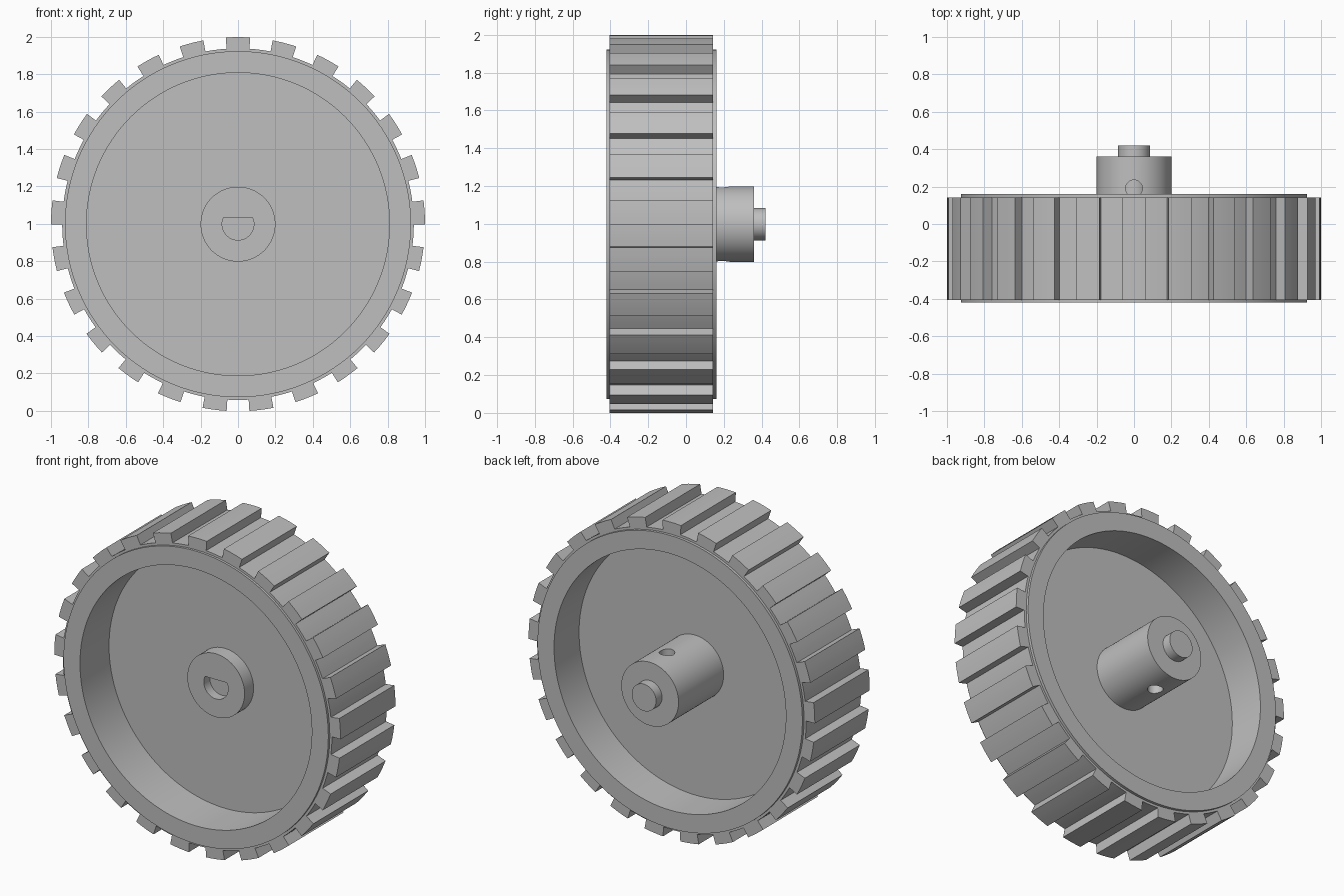
import bpy, bmesh
from math import sin, cos, pi, radians, asin, sqrt
from mathutils import Matrix, Vector

cube = bpy.data.objects.get("Cube")
if cube:
    bpy.data.objects.remove(cube, do_unlink=True)

AXLE_Z = 0.998
TEETH = 25

grey = bpy.data.materials.new("light_grey")
grey.use_nodes = True
grey.diffuse_color = (0.52, 0.52, 0.52, 1)
grey.node_tree.nodes["Principled BSDF"].inputs["Base Color"].default_value = (0.52, 0.52, 0.52, 1)


def finish(name, bm):
    """Turn a bmesh built around the origin into an object on the axle."""
    bmesh.ops.remove_doubles(bm, verts=bm.verts, dist=1e-5)
    bmesh.ops.recalc_face_normals(bm, faces=bm.faces)
    mesh = bpy.data.meshes.new(name)
    bm.to_mesh(mesh)
    bm.free()
    mesh.materials.append(grey)
    obj = bpy.data.objects.new(name, mesh)
    obj.location.z = AXLE_Z
    bpy.context.collection.objects.link(obj)
    return obj


def lathe(name, profile, steps=96):
    """Spin (radius, y) points around the y axis."""
    bm = bmesh.new()
    verts = [bm.verts.new((r, y, 0)) for r, y in profile]
    edges = [bm.edges.new(pair) for pair in zip(verts, verts[1:])]
    bmesh.ops.spin(bm, geom=verts + edges, cent=(0, 0, 0), axis=(0, 1, 0),
                   angle=2 * pi, steps=steps)
    return finish(name, bm)


def prism(name, outline, y0, y1):
    """Extrude an (x, z) outline along y."""
    bm = bmesh.new()
    face = bm.faces.new([bm.verts.new((x, y0, z)) for x, z in outline])
    moved = bmesh.ops.extrude_face_region(bm, geom=[face])["geom"]
    bmesh.ops.translate(bm, vec=(0, y1 - y0, 0),
                        verts=[v for v in moved if isinstance(v, bmesh.types.BMVert)])
    return finish(name, bm)


def cut(target, cutter):
    """Subtract the cutter from the target, then discard it."""
    cutter.hide_render = True
    mod = target.modifiers.new("cut", "BOOLEAN")
    mod.operation = "DIFFERENCE"
    mod.solver = "EXACT"
    mod.object = cutter
    bpy.context.view_layer.objects.active = target
    bpy.ops.object.modifier_apply(modifier=mod.name)
    bpy.data.objects.remove(cutter, do_unlink=True)


# Rim with the thin web disc that closes it
rim = lathe("rim_and_web", [(0, -0.13), (0.81, -0.13), (0.81, -0.42), (0.925, -0.42),
                            (0.925, 0.16), (0.81, 0.16), (0.81, -0.09), (0, -0.09)], 128)

# Tread ring: a toothed outer outline bridged to a hidden inner circle
ROOT, TIP = 0.94, 1.0
pitch = 2 * pi / TEETH
root_half, tip_half = asin(0.06 / ROOT), asin(0.065 / TIP)
outline = []
for i in range(TEETH):
    mid = i * pitch
    for t in (-1, -0.33, 0.33, 1):
        outline.append((TIP, mid + t * tip_half))
    for t in (0, 0.33, 0.67, 1):
        outline.append((ROOT, mid + root_half + t * (pitch - 2 * root_half)))

bm = bmesh.new()
rings = []
for y, inner in ((-0.405, False), (0.143, False), (0.143, True), (-0.405, True)):
    rings.append([bm.verts.new(((0.9 if inner else r) * sin(a), y, (0.9 if inner else r) * cos(a)))
                  for r, a in outline])
count = len(outline)
for k in range(4):
    a, b = rings[k], rings[(k + 1) % 4]
    for i in range(count):
        j = (i + 1) % count
        bm.faces.new((a[i], a[j], b[j], b[i]))
tread = finish("toothed_tread", bm)

# Hub with a D-shaped pocket in front and a cross hole for the set screw
hub = lathe("hub", [(0, -0.22), (0.2, -0.22), (0.2, 0.36), (0, 0.36)])

BORE, FLAT = 0.085, 0.037
start = asin(FLAT / BORE)
sweep = pi + 2 * start
d_outline = [(BORE * cos(start - sweep * i / 40), BORE * sin(start - sweep * i / 40))
             for i in range(41)]
cut(hub, prism("pocket_cutter", d_outline, -0.3, -0.16))

bm = bmesh.new()
bmesh.ops.create_cone(bm, cap_ends=True, segments=32, radius1=0.045, radius2=0.045, depth=0.6,
                      matrix=Matrix.Translation((0, 0.19, 0)))
cut(hub, finish("screw_hole_cutter", bm))

# Round shaft running through the hub and out of the back
shaft = lathe("shaft", [(0, 0), (BORE, 0), (BORE, 0.42), (0, 0.42)], 48)

# Smooth round walls, crisp corners
bpy.ops.object.select_all(action="DESELECT")
for obj in (rim, tread, hub, shaft):
    obj.select_set(True)
bpy.context.view_layer.objects.active = rim
bpy.ops.object.shade_smooth_by_angle(angle=radians(30))
